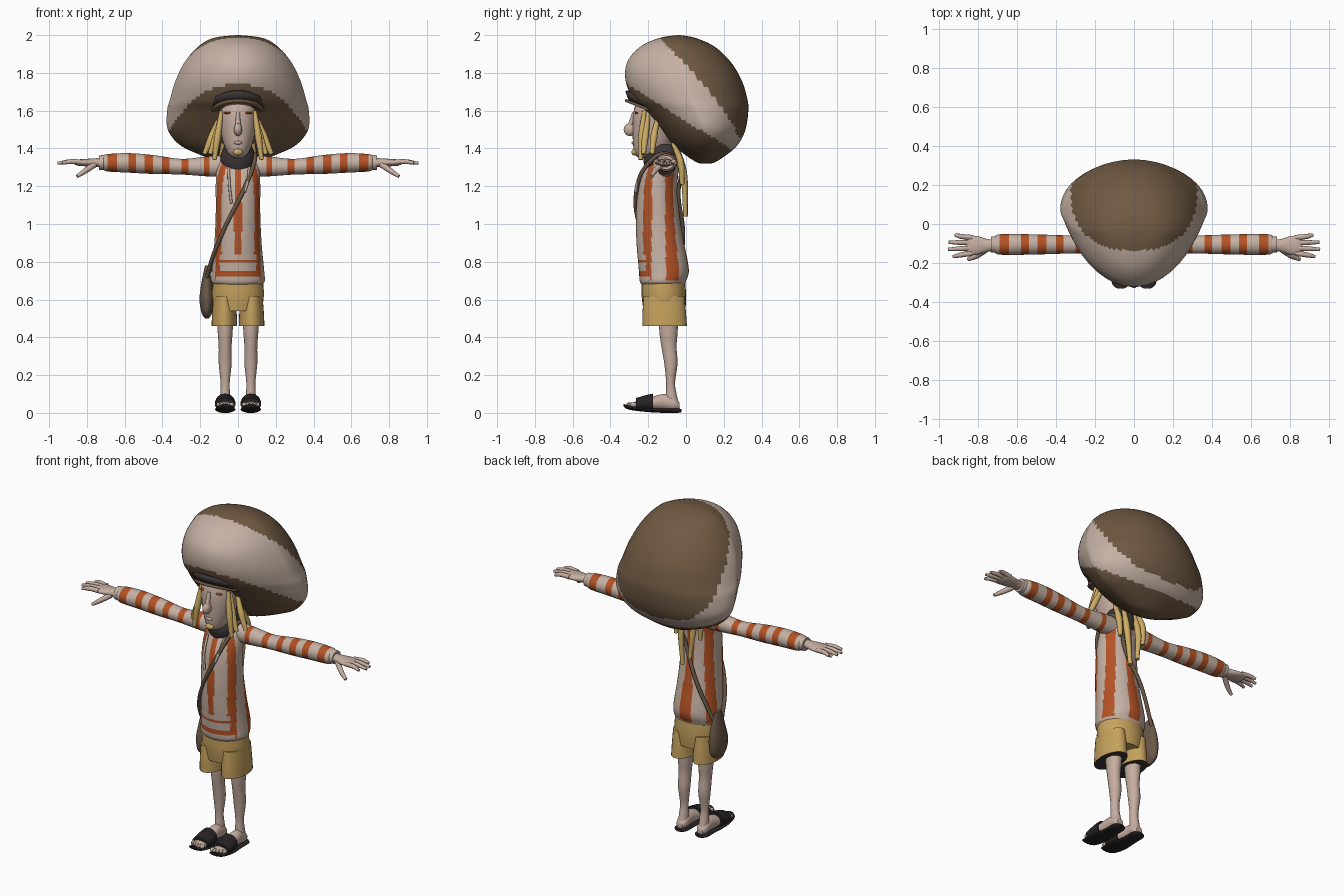
import bpy, bmesh, math
from mathutils import Vector

if "Cube" in bpy.data.objects:
    bpy.data.objects.remove(bpy.data.objects["Cube"])


def material(name, r, g, b):
    m = bpy.data.materials.new(name)
    m.use_nodes = True
    m.diffuse_color = (r, g, b, 1)
    m.node_tree.nodes["Principled BSDF"].inputs["Base Color"].default_value = (r, g, b, 1)
    return m


skin = material("skin", .56, .42, .35)
cream = material("cream cloth", .56, .44, .37)
brown = material("brown cloth", .16, .10, .055)
orange = material("orange stripe", .46, .085, .018)
gold = material("golden shorts", .56, .36, .11)
blond = material("blond hair", .62, .42, .13)
charcoal = material("charcoal knit", .045, .035, .036)
black = material("black rubber", .02, .016, .018)
leather = material("bag leather", .14, .095, .06)


def finish(name, bm, mats, rule=None):
    """Turn a bmesh into an object, colouring its faces by the rule."""
    bmesh.ops.recalc_face_normals(bm, faces=bm.faces)
    for f in bm.faces:
        f.smooth = True
        if rule:
            f.material_index = int(rule(f.calc_center_median(), f.normal))
    me = bpy.data.meshes.new(name)
    bm.to_mesh(me)
    bm.free()
    for m in mats:
        me.materials.append(m)
    ob = bpy.data.objects.new(name, me)
    bpy.context.collection.objects.link(ob)
    return ob


def smooth_rings(rings, sub):
    """Catmull-Rom interpolation between the cross-sections."""
    out = []
    for i in range(len(rings) - 1):
        quad = [rings[max(i - 1, 0)], rings[i], rings[i + 1], rings[min(i + 2, len(rings) - 1)]]
        for k in range(sub):
            t = k / sub
            out.append([b + .5 * t * (c - a + t * (2*a - 5*b + 4*c - d + t * (3*(b - c) + d - a)))
                        for a, b, c, d in zip(*quad)])
    return out + [list(rings[-1])]


def stack(name, rings, mats, axis="z", mid=0, side=1, seg=28, sub=4, taper=1, rule=None):
    """Loft oval sections (position, low, high, half width) along an axis."""
    bm = bmesh.new()
    loops = []
    for h, lo, hi, w in smooth_rings(rings, sub):
        loop = []
        for i in range(seg):
            a = math.tau * i / seg
            depth = (lo + hi) / 2 - (hi - lo) / 2 * math.cos(a)
            across = mid + w * math.sin(a) * (1 + (taper - 1) * max(0, math.cos(a)) ** .7)
            co = {"z": (across, depth, h), "x": (side * h, across, depth), "y": (across, h, depth)}[axis]
            loop.append(bm.verts.new(co))
        loops.append(loop)
    for lower, upper in zip(loops, loops[1:]):
        for i in range(seg):
            j = (i + 1) % seg
            bm.faces.new((lower[i], lower[j], upper[j], upper[i]))
    bm.faces.new(loops[0])
    bm.faces.new(loops[-1])
    return finish(name, bm, mats, rule)


def tube(name, points, radii, mat):
    cu = bpy.data.curves.new(name, "CURVE")
    cu.dimensions = "3D"
    cu.bevel_depth = 1
    cu.bevel_resolution = 3
    cu.use_fill_caps = True
    cu.resolution_u = 8
    sp = cu.splines.new("BEZIER")
    sp.bezier_points.add(len(points) - 1)
    for bp, co, r in zip(sp.bezier_points, points, radii):
        bp.co, bp.radius = co, r
        bp.handle_left_type = bp.handle_right_type = "AUTO"
    cu.materials.append(mat)
    ob = bpy.data.objects.new(name, cu)
    bpy.context.collection.objects.link(ob)
    return ob


def ball(name, centre, radii, mat):
    bm = bmesh.new()
    bmesh.ops.create_uvsphere(bm, u_segments=16, v_segments=10, radius=1)
    for v in bm.verts:
        v.co = Vector(centre) + Vector(p * r for p, r in zip(v.co, radii))
    return finish(name, bm, [mat])


def arc_strip(name, inner, outer, mat):
    """Curved strip round the brow; each edge is (half width, reach, low z, rise)."""
    bm = bmesh.new()
    pairs = []
    for i in range(25):
        a = math.radians(-85 + 170 * i / 24)
        pairs.append([bm.verts.new((w * math.sin(a), -.17 - r * math.cos(a), z + k * math.cos(a)))
                      for w, r, z, k in (inner, outer)])
    for p, q in zip(pairs, pairs[1:]):
        bm.faces.new((p[0], p[1], q[1], q[0]))
    ob = finish(name, bm, [mat])
    mod = ob.modifiers.new("thickness", "SOLIDIFY")
    mod.thickness, mod.offset = .014, 0


# Oversized cap with tilted colour bands
def hat_rule(c, n):
    under = c.z < 1.70 - .62 * (c.y + .25)
    crown = c.z + 1.26 * (c.y + .13) - .3 * max(0, abs(c.x) - .2) > 1.98
    return under or crown


stack("hat", [(1.32, .08, .13, .04), (1.33, .05, .16, .1), (1.37, -.01, .22, .21),
              (1.42, -.07, .275, .31), (1.5, -.135, .315, .372), (1.6, -.22, .33, .375),
              (1.66, -.28, .325, .36), (1.76, -.32, .295, .33), (1.86, -.31, .235, .28),
              (1.94, -.24, .15, .21), (1.985, -.14, .05, .13), (2, -.05, -.03, .01)],
      [cream, brown], seg=80, sub=6, taper=.85, rule=hat_rule)
arc_strip("hat_band", (.14, .125, 1.61, .04), (.145, .145, 1.63, .075), charcoal)
arc_strip("hat_visor", (.115, .1, 1.59, .05), (.14, .152, 1.595, .06), brown)

# Head and face
stack("head", [(1.35, -.25, -.2, .02), (1.37, -.27, -.13, .05), (1.42, -.28, -.08, .075),
               (1.5, -.283, -.06, .095), (1.58, -.28, -.06, .1), (1.64, -.26, -.06, .09),
               (1.68, -.2, -.1, .04)], [skin])
ball("nose", (0, -.297, 1.5), (.022, .033, .034), skin)
tube("nose_bridge", [(0, -.275, 1.59), (0, -.29, 1.54), (0, -.305, 1.5)], [.01, .013, .018], skin)
ball("lips", (0, -.279, 1.43), (.022, .01, .009), skin)
ball("goatee", (0, -.272, 1.38), (.026, .016, .018), blond)
stack("neck_warmer", [(1.29, -.215, -.04, .085), (1.35, -.225, -.025, .095),
                      (1.42, -.19, -.04, .07)], [charcoal])


# Striped shirt
def shirt_rule(c, n):
    t = math.degrees(math.atan2(abs(c.x), -(c.y + .13)))
    if c.z > 1.33 or c.z < .7:
        return False
    if c.z < .84 and t < 62:
        return .79 < c.z < .815 or .725 < c.z < .75 or (t > 50 and c.z > .73)
    return t < 9 or 42 < t < 66 or 100 < t < 130 or t > 165


stack("shirt", [(.68, -.235, -.01, .128), (.7, -.245, .0, .142), (.76, -.25, .015, .138),
                (.9, -.262, -.01, .125), (1.05, -.265, -.035, .118), (1.2, -.25, -.045, .118),
                (1.29, -.215, -.04, .115), (1.34, -.18, -.05, .1), (1.37, -.16, -.06, .07)],
      [cream, orange], seg=90, sub=10, rule=shirt_rule)
tube("right_cord", [(-.05, -.22, 1.3), (-.045, -.262, 1.2), (-.035, -.272, 1.11)], [.007] * 3, cream)
tube("left_cord", [(.06, -.215, 1.3), (.05, -.258, 1.22), (.035, -.268, 1.17)], [.007] * 3, cream)

sleeve_bands = [(.15, .185), (.26, .295), (.36, .4), (.45, .49), (.535, .575), (.64, .69)]


def sleeve_rule(c, n):
    return any(lo < abs(c.x) < hi for lo, hi in sleeve_bands)


# Shorts hips
stack("shorts_hips", [(.54, -.225, -.005, .125), (.62, -.235, 0, .137), (.71, -.235, -.005, .132)], [gold])

for s, label in ((1, "left"), (-1, "right")):
    def path(points):
        return [(s * x, y, z) for x, y, z in points]

    # Arm
    stack(label + "_sleeve", [(.07, 1.25, 1.365, .05), (.16, 1.252, 1.358, .05), (.3, 1.262, 1.345, .046),
                              (.45, 1.265, 1.365, .05), (.58, 1.272, 1.375, .053), (.69, 1.278, 1.37, .052),
                              (.715, 1.29, 1.36, .04)], [cream, orange], "x", -.105, s, sub=12, rule=sleeve_rule)
    stack(label + "_cuff", [(.69, 1.285, 1.368, .043), (.735, 1.287, 1.363, .041)], [cream], "x", -.105, s)
    stack(label + "_palm", [(.7, 1.3, 1.35, .028), (.75, 1.302, 1.348, .032), (.8, 1.305, 1.345, .047),
                            (.845, 1.308, 1.342, .05), (.865, 1.315, 1.337, .04)], [skin], "x", -.11, s)
    for finger, y0, y1, tip in (("index", -.15, -.168, .93), ("middle", -.123, -.13, .955),
                                ("ring", -.096, -.094, .952), ("little", -.07, -.056, .92)):
        tube(f"{label}_{finger}_finger", path([(.83, y0, 1.328), (.89, (y0 + y1) / 2, 1.33), (tip, y1, 1.322)]),
             [.014, .013, .008], skin)
    tube(label + "_thumb", path([(.76, -.13, 1.315), (.81, -.165, 1.28), (.852, -.182, 1.252)]),
         [.017, .014, .009], skin)

    # Leg, with a dark opening at the hem of the shorts
    stack(label + "_shorts_leg", [(.46, -.23, .005, .068), (.53, -.23, 0, .065), (.62, -.225, -.008, .058)],
          [gold, charcoal], mid=s * .072, rule=lambda c, n: n.z < -.9)
    stack(label + "_leg", [(.04, -.11, -.035, .028), (.1, -.107, -.05, .026), (.16, -.105, -.058, .024),
                           (.26, -.115, -.045, .034), (.35, -.13, -.05, .034), (.42, -.14, -.045, .039),
                           (.5, -.145, -.04, .043)], [skin], mid=s * .068)

    # Foot and slide sandal
    stack(label + "_foot", [(-.295, .03, .05, .035), (-.25, .02, .065, .046), (-.18, .018, .085, .042),
                            (-.11, .015, .1, .034), (-.06, .012, .08, .033), (-.035, .02, .055, .02)],
          [skin], "y", s * .068)
    for i in range(5):
        k = abs(i - 1)
        ball(f"{label}_toe_{i + 1}", (s * (.034 + .018 * i), -.298 + .007 * k, .044),
             (.013 if i == 0 else .009, .018, .012), skin)
    stack(label + "_sandal_sole", [(-.33, .035, .048, .02), (-.305, .018, .04, .045), (-.22, .006, .028, .054),
                                   (-.12, 0, .024, .044), (-.05, 0, .024, .042), (-.025, .004, .02, .02)],
          [black], "y", s * .068)
    stack(label + "_sandal_strap", [(-.265, .01, .078, .054), (-.22, .008, .092, .055), (-.175, .01, .102, .052)],
          [black], "y", s * .068)

    # Hair locks
    for i, pts in enumerate(([(.09, -.2, 1.58), (.115, -.215, 1.47), (.148, -.225, 1.37)],
                             [(.1, -.15, 1.56), (.14, -.17, 1.46), (.178, -.18, 1.37)],
                             [(.088, -.22, 1.6), (.108, -.235, 1.46), (.125, -.24, 1.34)],
                             [(.03, -.06, 1.44), (.04, -.015, 1.28), (.025, -.002, 1.04 + .05 * (s < 0))],
                             [(.08, -.07, 1.43), (.085, -.03, 1.33), (.08, -.02, 1.21)])):
        tube(f"{label}_hair_lock_{i + 1}", path(pts), [.011, .019, .012], blond)

    # Eyebrow
    ball(label + "_eyebrow", (s * .05, -.262, 1.588), (.028, .009, .006), orange)

# Shoulder bag
stack("bag", [(.5, -.1, -.05, .01), (.53, -.14, -.01, .028), (.6, -.15, 0, .039), (.68, -.13, -.01, .03),
              (.78, -.1, -.04, .01)], [leather], mid=-.165)
tube("bag_strap", [(-.165, -.11, .72), (-.125, -.195, .85), (-.06, -.25, 1), (.03, -.262, 1.18), (.085, -.2, 1.32),
                   (.09, -.11, 1.372), (.08, -.04, 1.32), (.03, -.04, 1.15), (-.06, -.015, .95), (-.165, -.04, .72)],
     [.011] * 10, leather)

# Keep hems and caps crisp
bpy.ops.object.select_all(action="DESELECT")
for ob in bpy.context.scene.objects:
    if ob.type == "MESH":
        ob.select_set(True)
        bpy.context.view_layer.objects.active = ob
bpy.ops.object.shade_smooth_by_angle(angle=math.radians(45))
